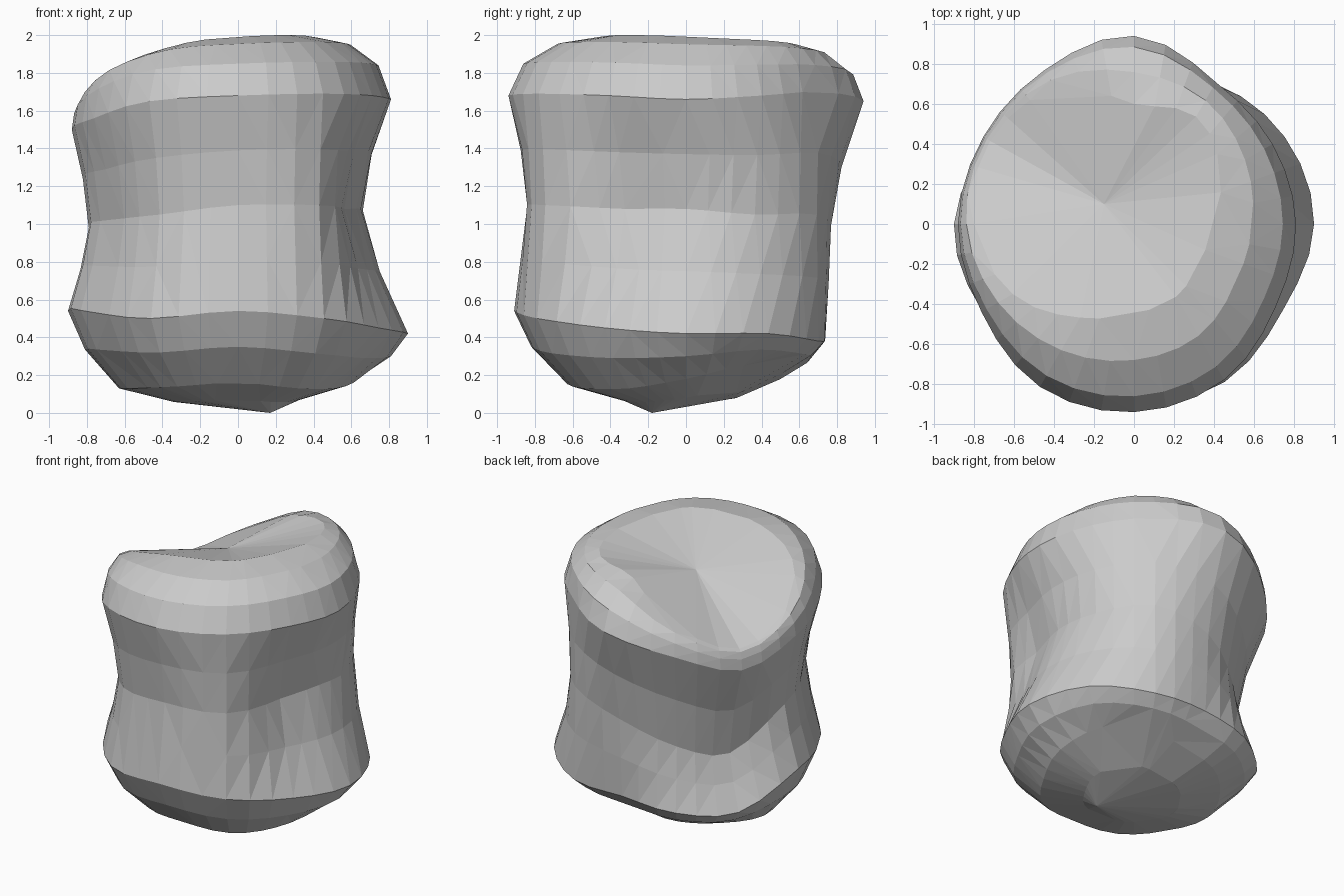
import bpy, bmesh, math

cube = bpy.data.objects.get("Cube")
if cube:
    bpy.data.objects.remove(cube)

SIDES = 36

# One profile every 30 degrees, counter-clockwise from +x: underside height,
# then radius and height of the low bulge, waist, upper bulge and crown
PROFILES = [
    (.18, .90, .42, .65, 1.08, .81, 1.66, .40, 1.99),
    (.25, .87, .42, .73, 1.05, .80, 1.68, .50, 1.98),
    (.24, .81, .38, .80, 1.05, .82, 1.70, .62, 1.96),
    (.20, .73, .38, .76, .95, .94, 1.65, .60, 1.91),
    (.17, .78, .34, .69, .78, .89, 1.52, .78, 1.69),
    (.15, .82, .33, .68, .70, .87, 1.38, .83, 1.52),
    (.13, .90, .54, .79, .98, .88, 1.50, .80, 1.66),
    (.13, .88, .53, .77, 1.02, .88, 1.56, .70, 1.85),
    (.14, .92, .50, .83, 1.05, .94, 1.65, .54, 1.96),
    (.16, .91, .54, .84, 1.10, .94, 1.68, .45, 1.99),
    (.13, .91, .50, .86, 1.10, .90, 1.69, .42, 2.0),
    (.13, .86, .45, .65, 1.08, .82, 1.68, .38, 2.0),
]


def blend(a, b, c, d, t):
    """Smooth curve through b and c."""
    return b + t / 2 * (c - a + t * (2 * a - 5 * b + 4 * c - d + t * (3 * (b - c) + d - a)))


def profile_at(turn):
    """Profile at a fraction of a full turn."""
    pos = turn * len(PROFILES)
    i = int(pos)
    near = [PROFILES[(i + k) % len(PROFILES)] for k in (-1, 0, 1, 2)]
    return [blend(*values, pos - i) for values in zip(*near)]


def outline(heel, low, low_z, waist, mid_z, up, up_z, crown, crown_z):
    """Points from the underside to the crown as (radius, height)."""
    shoulder = []
    for degrees in (0, 33, 62, 90):
        a = math.radians(degrees)
        shoulder.append((crown + (up - crown) * math.cos(a),
                         up_z + (crown_z - up_z) * math.sin(a)))
    return [
        (low * .38, heel * .45),
        (low * .70, heel),
        (low * .90, (heel + low_z) / 2),
        (low, low_z),
        (low * .4 + waist * .6, (low_z + mid_z) / 2),
        (waist, mid_z),
        (up * .35 + waist * .65, (up_z + mid_z) / 2),
    ] + shoulder


# Lofted stone body
bm = bmesh.new()
columns = []
for s in range(SIDES):
    angle = math.tau * s / SIDES
    columns.append([bm.verts.new((r * math.cos(angle), r * math.sin(angle), z))
                    for r, z in outline(*profile_at(s / SIDES))])
base = bm.verts.new((.17, -.18, 0))
middle = bm.verts.new((-.15, .1, 1.82))
for s in range(SIDES):
    a, b = columns[s], columns[(s + 1) % SIDES]
    bm.faces.new((base, b[0], a[0]))
    bm.faces.new((a[-1], b[-1], middle))
    for k in range(len(a) - 1):
        bm.faces.new((a[k], b[k], b[k + 1], a[k + 1]))

# Merge nearly level neighbours into broad facets
bmesh.ops.triangulate(bm, faces=bm.faces[:])
bmesh.ops.dissolve_limit(bm, angle_limit=math.radians(4), verts=bm.verts[:], edges=bm.edges[:])
bmesh.ops.triangulate(bm, faces=bm.faces[:])
bmesh.ops.recalc_face_normals(bm, faces=bm.faces[:])

mesh = bpy.data.meshes.new("stone_body")
bm.to_mesh(mesh)
bm.free()
stone = bpy.data.objects.new("stone_body", mesh)
bpy.context.collection.objects.link(stone)

# Plain grey
grey = bpy.data.materials.new("stone_grey")
grey.use_nodes = True
colour = (.6, .6, .6, 1)
grey.diffuse_color = colour
grey.node_tree.nodes["Principled BSDF"].inputs["Base Color"].default_value = colour
mesh.materials.append(grey)
